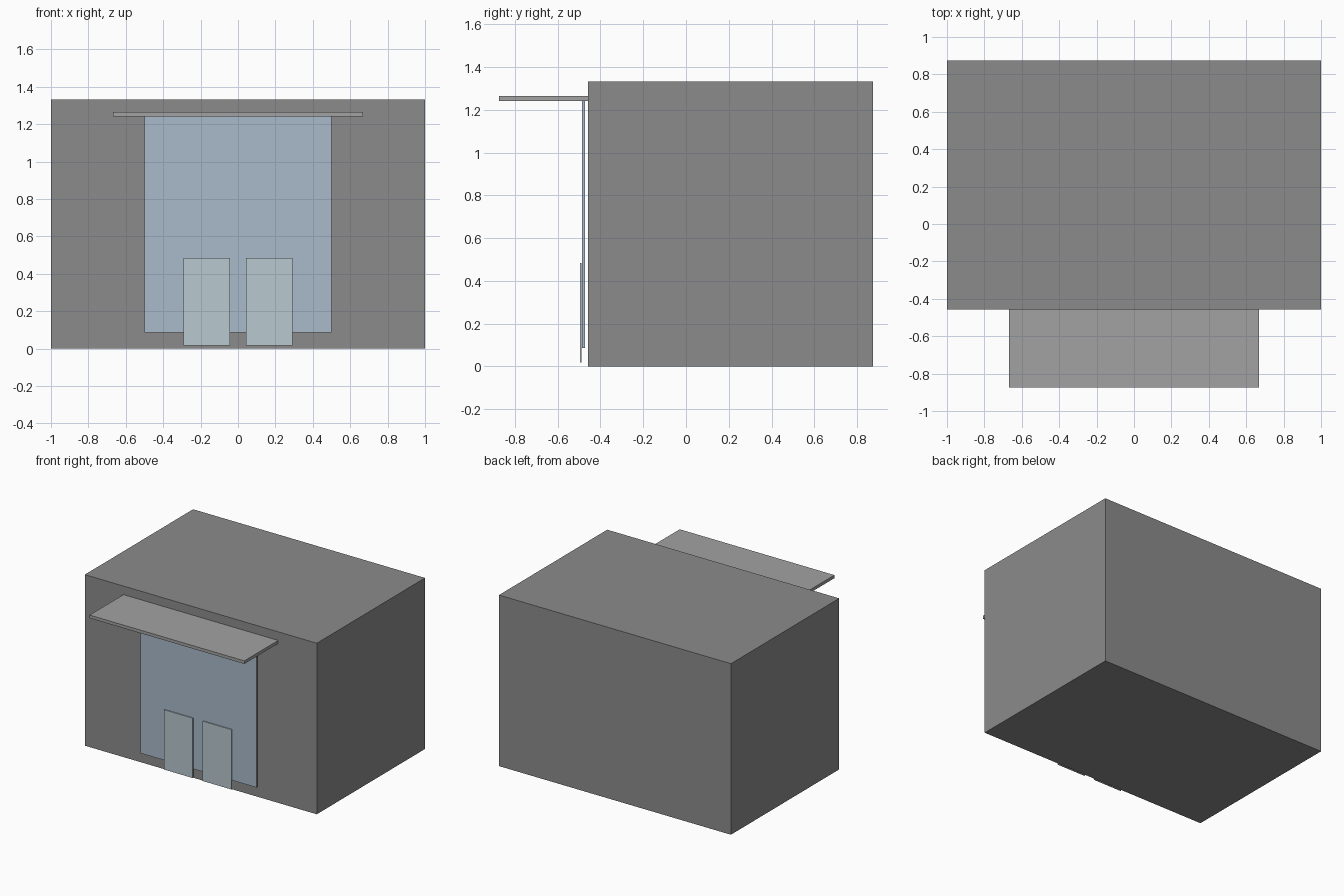
import bpy

if "Cube" in bpy.data.objects:
    bpy.data.objects.remove(bpy.data.objects["Cube"])


def material(name, rgb):
    mat = bpy.data.materials.new(name)
    mat.diffuse_color = (*rgb, 1.0)
    mat.use_nodes = True
    mat.node_tree.nodes["Principled BSDF"].inputs["Base Color"].default_value = mat.diffuse_color
    return mat


def box(name, x, y, z, mat):
    """Axis-aligned box from (min, max) ranges."""
    ranges = (x, y, z)
    bpy.ops.mesh.primitive_cube_add(size=1, location=[(a + b) / 2 for a, b in ranges])
    obj = bpy.context.object
    obj.name = name
    obj.scale = [b - a for a, b in ranges]
    bpy.ops.object.transform_apply(location=False, rotation=False, scale=True)
    obj.data.materials.append(mat)
    return obj


wall_grey = material("wall_grey", (0.26, 0.26, 0.26))
canopy_grey = material("canopy_grey", (0.36, 0.36, 0.36))
window_blue = material("window_blue", (0.40, 0.49, 0.60))
door_blue = material("door_blue", (0.485, 0.578, 0.624))

FRONT = -0.458  # y of the front wall

# Main building block
box("building", (-1, 1), (FRONT, 0.875), (0, 1.333), wall_grey)

# Entrance canopy over the facade
box("canopy", (-0.667, 0.667), (-0.875, FRONT), (1.242, 1.266), canopy_grey)

# Large glass facade standing just off the wall, reaching the canopy
box("glass_facade", (-0.5, 0.5), (-0.487, -0.472), (0.086, 1.245), window_blue)

# Pair of entrance doors in front of the glass
for side, label in ((-1, "left"), (1, "right")):
    x = sorted((side * 0.043, side * 0.291))
    box(f"{label}_door", x, (-0.496, -0.488), (0.018, 0.484), door_blue)
